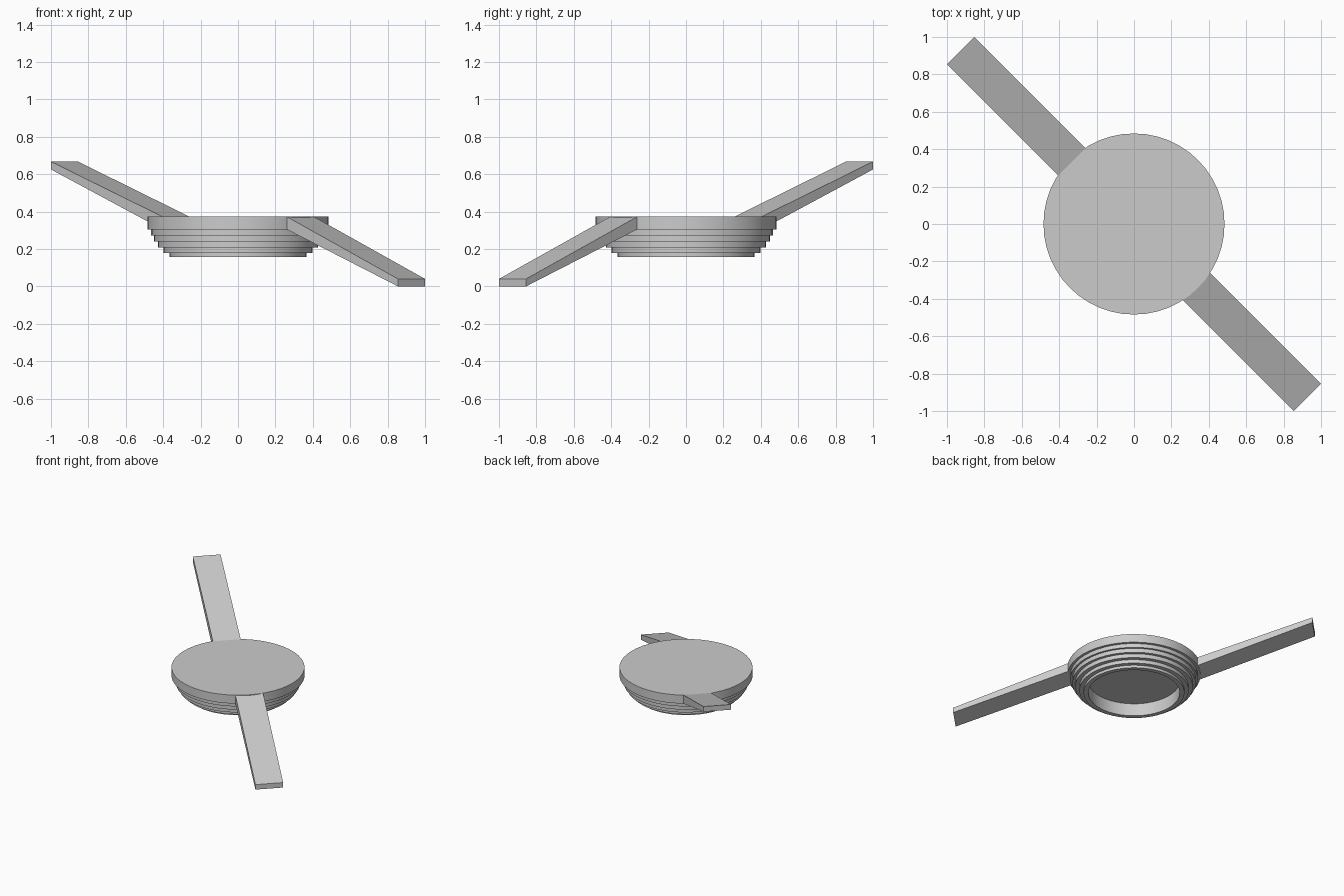
import bpy, bmesh
from math import sin, cos, pi, sqrt

if "Cube" in bpy.data.objects:
    bpy.data.objects.remove(bpy.data.objects["Cube"])

SIDES = 48


def make_object(name, bm):
    bmesh.ops.recalc_face_normals(bm, faces=bm.faces)
    mesh = bpy.data.meshes.new(name)
    bm.to_mesh(mesh)
    bm.free()
    obj = bpy.data.objects.new(name, mesh)
    bpy.context.collection.objects.link(obj)
    bpy.ops.object.select_all(action='DESELECT')
    obj.select_set(True)
    bpy.context.view_layer.objects.active = obj
    bpy.ops.object.shade_smooth_by_angle(angle=0.5)
    return obj


def lathe(name, profile):
    """Revolve (radius, z) points about z and cap both ends."""
    bm = bmesh.new()
    rings = [[bm.verts.new((r * cos(2 * pi * i / SIDES), r * sin(2 * pi * i / SIDES), z))
              for i in range(SIDES)] for r, z in profile]
    for a, b in zip(rings, rings[1:]):
        for i in range(SIDES):
            j = (i + 1) % SIDES
            bm.faces.new((a[i], a[j], b[j], b[i]))
    bm.faces.new(rings[0])
    bm.faces.new(rings[-1])
    return make_object(name, bm)


def strap(name, side, tip_bottom, tip_top):
    """Tapered bar along the diagonal, from the disc rim to its tip."""
    bm = bmesh.new()
    half = 0.1025
    ends = []
    for s, low, high in ((0.47, 0.305, 0.373), (1.3117, tip_bottom, tip_top)):
        corners = ((-half, low), (half, low), (half, high), (-half, high))
        ends.append([bm.verts.new(((side * s + w) / sqrt(2), (-side * s + w) / sqrt(2), z))
                     for w, z in corners])
    a, b = ends
    bm.faces.new(a)
    bm.faces.new(b)
    for i in range(4):
        j = (i + 1) % 4
        bm.faces.new((a[i], a[j], b[j], b[i]))
    return make_object(name, bm)


# Stepped disc: each tier is (radius, bottom height), top to bottom
tiers = [(0.484, 0.305), (0.464, 0.273), (0.449, 0.240),
         (0.428, 0.208), (0.398, 0.179), (0.367, 0.158)]
profile = []
z = 0.373
for radius, bottom in tiers:
    profile += [(radius, z), (radius, bottom)]
    z = bottom
# Recess in the underside
profile += [(0.333, 0.158), (0.333, 0.258)]
lathe("stepped_disc", profile)

# Straps: one slopes down to the floor, the other rises behind
strap("front_strap", 1, 0.0, 0.04)
strap("back_strap", -1, 0.625, 0.667)
